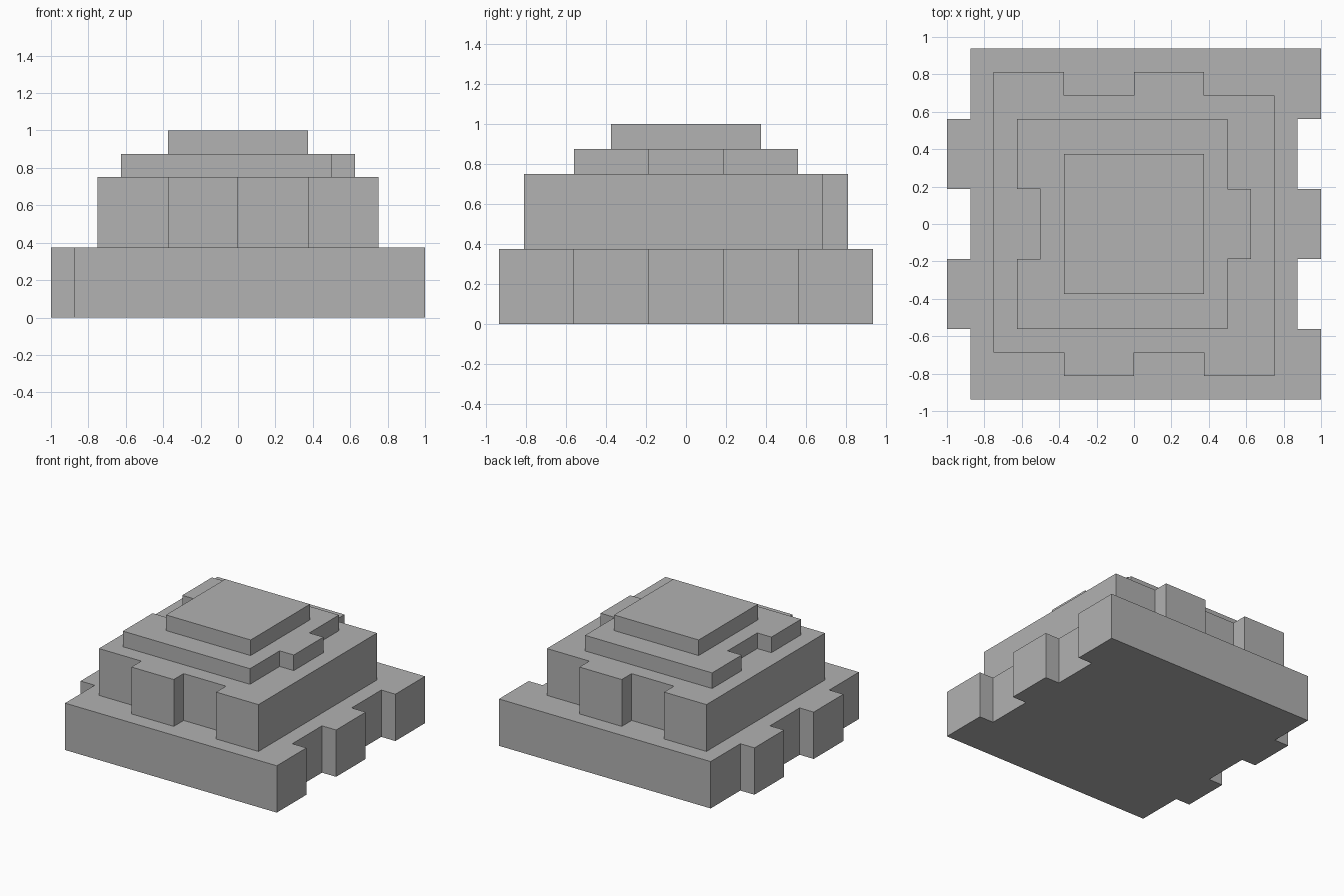
import bpy
import bmesh

if "Cube" in bpy.data.objects:
    bpy.data.objects.remove(bpy.data.objects["Cube"])

U = 0.125      # tooth depth
T = 0.375      # tooth length

grey = bpy.data.materials.new("stone grey")
grey.diffuse_color = (0.445, 0.445, 0.445, 1)
grey.use_nodes = True
grey.node_tree.nodes["Principled BSDF"].inputs["Base Color"].default_value = grey.diffuse_color


def toothed_edge(levels, start):
    """Stepped line: one run of length T per level, as (along, across) points."""
    pts = []
    for i, level in enumerate(levels):
        pts += [(start + i * T, level), (start + (i + 1) * T, level)]
    return pts


def tier(name, outline, z0, z1):
    """Extrude an outline from z0 to z1, skipping repeated points."""
    bm = bmesh.new()
    clean = [p for i, p in enumerate(outline) if p != outline[i - 1]]
    face = bm.faces.new([bm.verts.new((x, y, z0)) for x, y in clean])
    top = bmesh.ops.extrude_face_region(bm, geom=[face])["geom"]
    bmesh.ops.translate(bm, vec=(0, 0, z1 - z0),
                        verts=[v for v in top if isinstance(v, bmesh.types.BMVert)])
    bmesh.ops.recalc_face_normals(bm, faces=bm.faces)
    mesh = bpy.data.meshes.new(name)
    bm.to_mesh(mesh)
    bm.free()
    mesh.materials.append(grey)
    obj = bpy.data.objects.new(name, mesh)
    bpy.context.collection.objects.link(obj)


def side_toothed(centre_left, shifts):
    """Outline whose left and right edges shift together in x."""
    width = -2 * centre_left
    start = -len(shifts) * T / 2
    left = toothed_edge([centre_left + s * U / 2 for s in shifts], start)
    right = [(y, x + width) for y, x in left]
    return [(x, y) for y, x in right] + [(x, y) for y, x in reversed(left)]


# Base: teeth on the left fit the notches on the right
tier("base_tier", side_toothed(-0.9375, [1, -1, 1, -1, 1]), 0, 0.375)

# Middle: teeth on the front fit the notches on the back
front = toothed_edge([-0.6875, -0.8125, -0.6875, -0.8125], -0.75)
back = [(x, y + 1.5) for x, y in front]
tier("middle_tier", front + back[::-1], 0.375, 0.75)

# Upper: single tooth on the right, notch on the left
tier("upper_tier", side_toothed(-0.5625, [-1, 1, -1]), 0.75, 0.875)

# Plain square cap
tier("top_cap", [(-T, -T), (T, -T), (T, T), (-T, T)], 0.875, 1)
